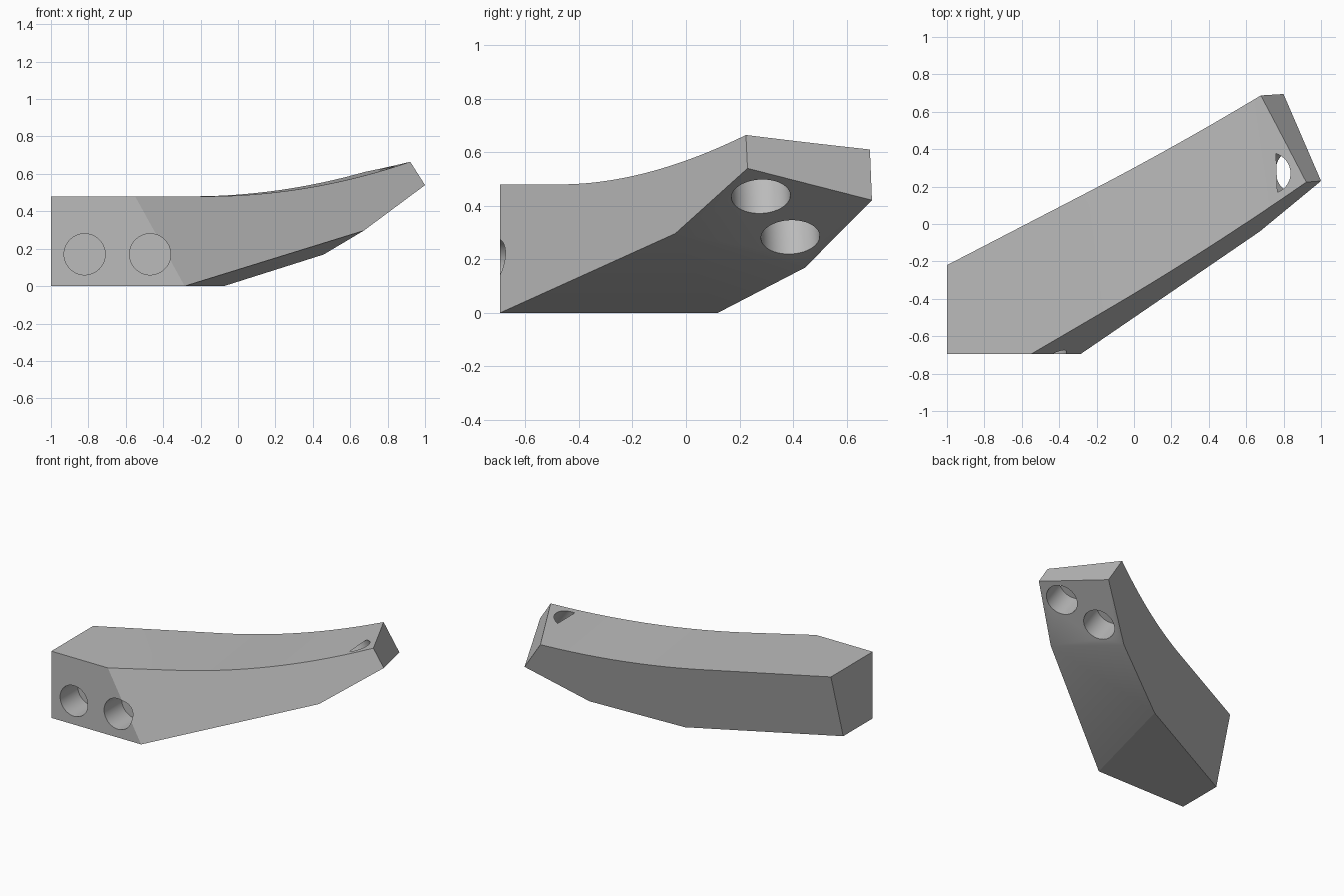
import bpy
import bmesh
from mathutils import Vector

cube = bpy.data.objects.get("Cube")
if cube:
    bpy.data.objects.remove(cube, do_unlink=True)

grey = bpy.data.materials.new("plain grey")
grey.use_nodes = True
colour = (0.5, 0.5, 0.5, 1)
grey.diffuse_color = colour
grey.node_tree.nodes["Principled BSDF"].inputs["Base Color"].default_value = colour

# Corner points of the bracket
top_front = Vector((0.92, 0.225, 0.665))
top_back = Vector((0.68, 0.69, 0.605))
tip_front = Vector((1.0, 0.23, 0.54))
tip_back = Vector((0.80, 0.695, 0.42))
knee_front = Vector((0.67, -0.035, 0.295))
knee_back = Vector((0.46, 0.44, 0.17))
heel_front = Vector((-0.285, -0.695, 0))
heel_back = Vector((-0.08, 0.12, 0))
toe_back = Vector((-1, -0.36, 0))
rear_top = Vector((-1, -0.22, 0.48))
front_top = Vector((-0.55, -0.695, 0.48))
inside = Vector((0, -0.2, 0.25))


def top_height(s):
    """Flat at the wall end, then sweeping up in a gentle curve."""
    return 0.48 + 0.134 * max(0, s + 0.226) ** 2


def trim(bm, a, b, c):
    """Cut away everything on the far side of the plane through three points."""
    normal = (b - a).cross(c - a).normalized()
    if normal.dot(inside - a) > 0:
        normal = -normal
    cut = bmesh.ops.bisect_plane(
        bm, geom=bm.verts[:] + bm.edges[:] + bm.faces[:],
        plane_co=a, plane_no=normal, clear_outer=True)
    edges = [e for e in cut["geom_cut"] if isinstance(e, bmesh.types.BMEdge)]
    bmesh.ops.contextual_create(bm, geom=edges)


# Body: a curved-top profile swept sideways, then trimmed by flat planes
bm = bmesh.new()
start, end, steps = -0.226, 1.3, 40
curve = [start + (end - start) * i / steps for i in range(steps + 1)]
profile = [(-1.3, 0), (-1.3, 0.48)] + [(s, top_height(s)) for s in curve] + [(end, 0)]
y0, y1, shear = -0.695, 0.9, 0.12
face = bm.faces.new([bm.verts.new((s - shear * y0, y0, z)) for s, z in profile])
swept = bmesh.ops.extrude_face_region(bm, geom=[face])
bmesh.ops.translate(bm, verts=[v for v in swept["geom"] if isinstance(v, bmesh.types.BMVert)],
                    vec=(-shear * (y1 - y0), y1 - y0, 0))
bmesh.ops.recalc_face_normals(bm, faces=bm.faces)

trim(bm, toe_back, rear_top, Vector((-1, -0.695, 0)))   # flat end
trim(bm, heel_front, front_top, tip_front)              # long front side
trim(bm, toe_back, rear_top, tip_back)                  # long back side
trim(bm, heel_front, knee_front, knee_back)             # sloping underside
trim(bm, knee_front, knee_back, tip_front)              # drilled end
trim(bm, top_front, top_back, tip_front)                # bevelled tip
bmesh.ops.recalc_face_normals(bm, faces=bm.faces)
mesh = bpy.data.meshes.new("bracket_body")
bm.to_mesh(mesh)
bm.free()
mesh.materials.append(grey)
body = bpy.data.objects.new("bracket_body", mesh)
bpy.context.collection.objects.link(body)


# Blind round holes, two in the front and two in the drilled end
def drill(centre, outward, radius=0.11, depth=0.2):
    length = depth * 2
    bpy.ops.mesh.primitive_cylinder_add(vertices=48, radius=radius, depth=length, location=centre)
    cutter = bpy.context.object
    cutter.name = "hole_cutter"
    cutter.hide_render = True
    cutter.rotation_euler = outward.to_track_quat("Z", "Y").to_euler()
    cutter.data.materials.append(grey)
    bpy.context.view_layer.objects.active = body
    cut = body.modifiers.new("hole", "BOOLEAN")
    cut.operation, cut.solver, cut.object = "DIFFERENCE", "EXACT", cutter
    bpy.ops.object.modifier_apply(modifier=cut.name)
    bpy.data.objects.remove(cutter, do_unlink=True)


for x in (-0.82, -0.47):
    drill(Vector((x, y0, 0.17)), Vector((0, -1, 0)))

end_normal = (knee_back - knee_front).cross(tip_front - knee_front).normalized()
if end_normal.z > 0:
    end_normal = -end_normal
for y, z in ((0.28, 0.435), (0.39, 0.283)):
    # slide along x until the centre lies on the drilled face
    point = Vector((0, y, z))
    point.x = (knee_front - point).dot(end_normal) / end_normal.x
    drill(point, end_normal)

bpy.ops.object.select_all(action="DESELECT")
body.select_set(True)
bpy.context.view_layer.objects.active = body
bpy.ops.object.shade_smooth_by_angle(angle=0.35)
